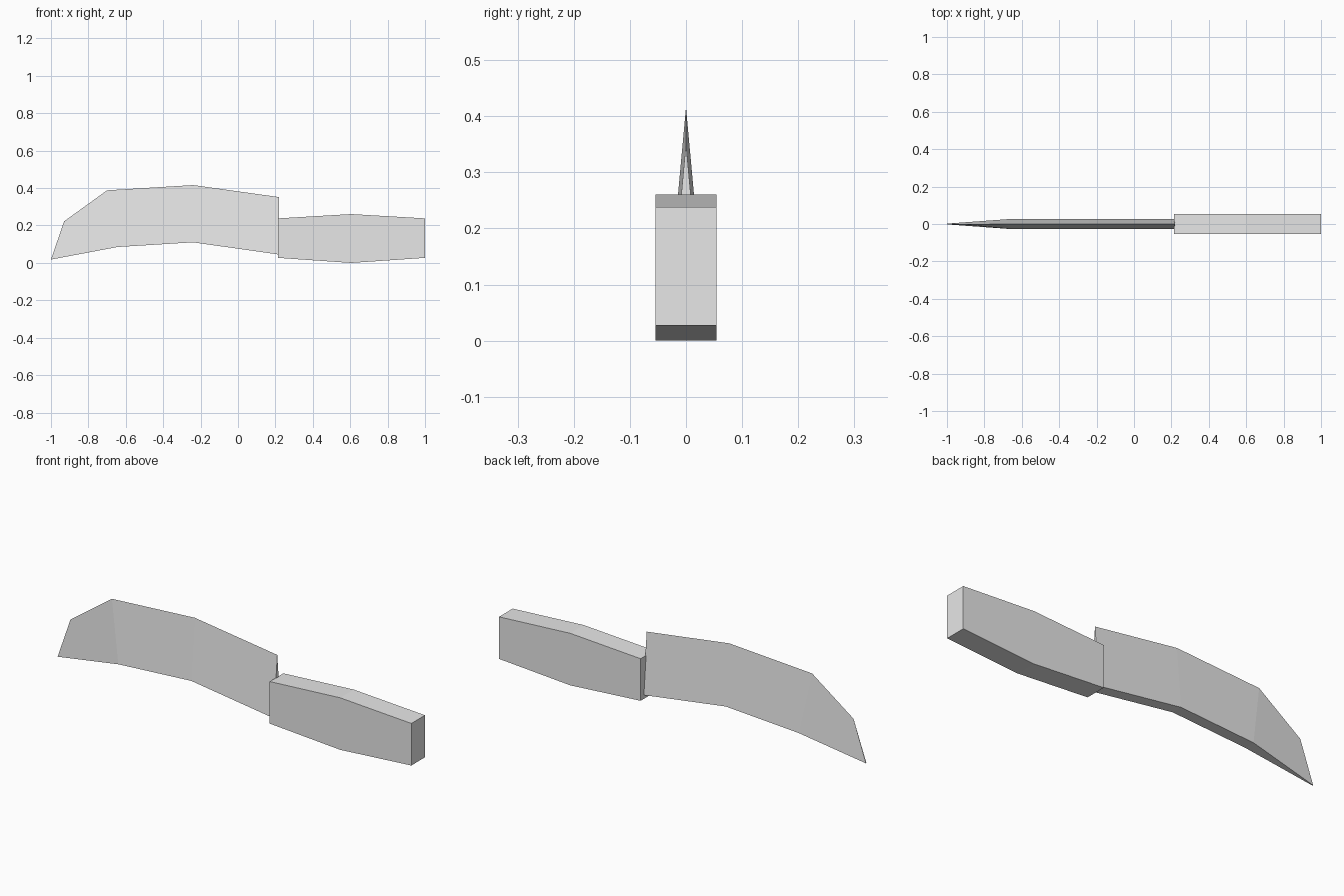
import bpy
import bmesh

default = bpy.data.objects.get("Cube")
if default:
    bpy.data.objects.remove(default, do_unlink=True)

grey = bpy.data.materials.new("plain_grey")
grey.use_nodes = True
grey.diffuse_color = (0.8, 0.8, 0.8, 1)
grey.node_tree.nodes["Principled BSDF"].inputs["Base Color"].default_value = (0.8, 0.8, 0.8, 1)


def loft(name, sections):
    """Join cross-sections (lists of points) into one closed solid."""
    bm = bmesh.new()
    rings = [[bm.verts.new(p) for p in section] for section in sections]
    n = len(rings[0])
    for a, b in zip(rings, rings[1:]):
        for i in range(n):
            j = (i + 1) % n
            bm.faces.new((a[i], a[j], b[j], b[i]))
    bm.faces.new(rings[0])
    bm.faces.new(rings[-1])
    bmesh.ops.recalc_face_normals(bm, faces=bm.faces)
    mesh = bpy.data.meshes.new(name)
    bm.to_mesh(mesh)
    bm.free()
    mesh.materials.append(grey)
    obj = bpy.data.objects.new(name, mesh)
    bpy.context.collection.objects.link(obj)
    return obj


# Blade: wedge sections, thick along the lower side and sharp along the top
# (lower x, lower z, half thickness, upper x, upper z)
blade = [
    (-1.0, 0.018, 0.002, -0.93, 0.222),
    (-0.645, 0.085, 0.028, -0.70, 0.388),
    (-0.24, 0.11, 0.028, -0.24, 0.416),
    (0.218, 0.045, 0.028, 0.218, 0.352),
]
loft("blade", [[(x, -w, z), (x, w, z), (tx, 0, tz)] for x, z, w, tx, tz in blade])

# Handle: rectangular bar with a raised, bent middle
W = 0.054
handle = [(0.214, 0.027, 0.238), (0.605, 0.0, 0.261), (1.0, 0.027, 0.238)]
loft("handle", [[(x, -W, lo), (x, W, lo), (x, W, hi), (x, -W, hi)] for x, lo, hi in handle])
